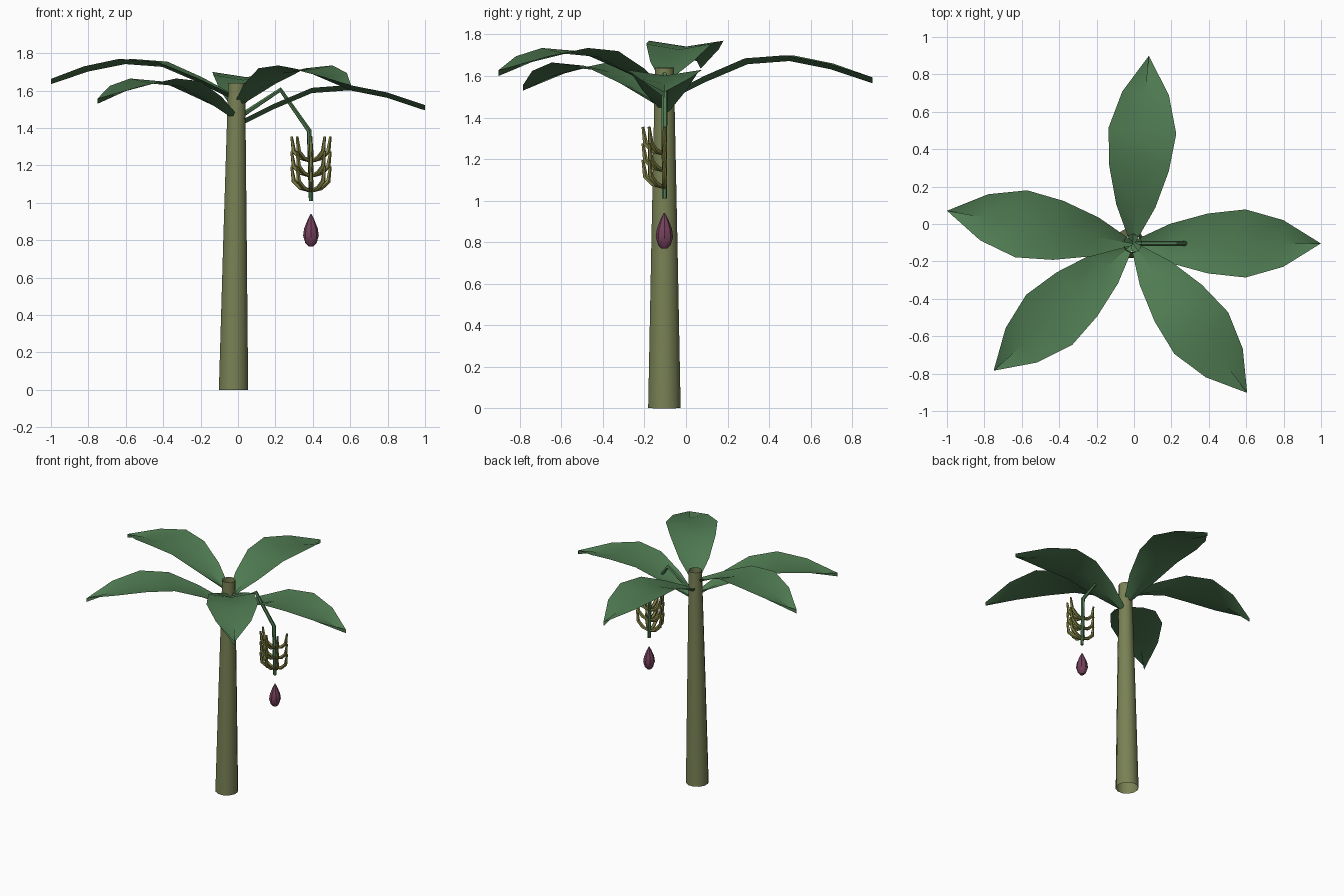
import bpy, bmesh, math
from mathutils import Vector

if "Cube" in bpy.data.objects:
    bpy.data.objects.remove(bpy.data.objects["Cube"], do_unlink=True)


def material(name, rgb):
    m = bpy.data.materials.new(name)
    m.use_nodes = True
    m.diffuse_color = (*rgb, 1)
    m.node_tree.nodes["Principled BSDF"].inputs["Base Color"].default_value = (*rgb, 1)
    return m


leaf_green = material("leaf green", (0.08, 0.2, 0.085))
bark_olive = material("trunk olive", (0.19, 0.22, 0.09))
fruit_olive = material("fruit yellow green", (0.22, 0.22, 0.06))
bud_purple = material("bud purple", (0.18, 0.055, 0.11))


def finish(name, bm, mat, angle=40):
    mesh = bpy.data.meshes.new(name)
    bm.to_mesh(mesh)
    bm.free()
    mesh.materials.append(mat)
    obj = bpy.data.objects.new(name, mesh)
    bpy.context.collection.objects.link(obj)
    bpy.ops.object.select_all(action='DESELECT')
    obj.select_set(True)
    bpy.context.view_layer.objects.active = obj
    bpy.ops.object.shade_smooth_by_angle(angle=math.radians(angle))
    return obj


def tube(name, path, radii, sides, mat, capped=True):
    """Sweep a polygon along a path with a radius at each point."""
    path = [Vector(p) for p in path]
    bm = bmesh.new()
    rings = []
    tangent = (path[1] - path[0]).normalized()
    side = tangent.orthogonal().normalized()
    for i, (p, r) in enumerate(zip(path, radii)):
        ahead = path[min(i + 1, len(path) - 1)]
        behind = path[max(i - 1, 0)]
        new = (ahead - behind).normalized()
        side = tangent.rotation_difference(new) @ side
        tangent = new
        up = tangent.cross(side)
        angles = [math.tau * k / sides for k in range(sides)]
        rings.append([bm.verts.new(p + r * (side * math.cos(a) + up * math.sin(a)))
                      for a in angles])
    for a, b in zip(rings, rings[1:]):
        for k in range(sides):
            n = (k + 1) % sides
            bm.faces.new((a[k], a[n], b[n], b[k]))
    if capped:
        bm.faces.new(rings[0][::-1])
        bm.faces.new(rings[-1])
    return finish(name, bm, mat)


# Crown centre
CX, CY = -0.008, -0.104

# Trunk: open tapering tube with a slight lean
tube("trunk", [(-0.024, CY, 0), (-0.016, CY, 0.8), (-0.007, CY, 1.64)],
     [0.081, 0.065, 0.047], 12, bark_olive, capped=False)

# Leaves: arched sheets folded along the midrib, in a rising spiral
HALF_WIDTHS = [0.012, 0.105, 0.16, 0.182, 0.125, 0]
ARCH = [0, 0.1, 0.185, 0.2, 0.16, 0.093]
LENGTH, FOLD = 1.007, 0.028


def leaf(name, base_z, angle):
    bm = bmesh.new()
    out = Vector((math.cos(angle), math.sin(angle), 0))
    across = Vector((-out.y, out.x, 0))
    rows = []
    for i, (w, z) in enumerate(zip(HALF_WIDTHS, ARCH)):
        mid = Vector((CX, CY, base_z + z)) + out * LENGTH * i / 5
        rows.append([bm.verts.new(mid + across * w * s - Vector((0, 0, FOLD * (s == 0))))
                     for s in (-1, 0, 1)])
    for a, b in zip(rows, rows[1:]):
        for k in (0, 1):
            bm.faces.new((a[k], b[k], b[k + 1], a[k + 1]))
    return finish(name, bm, leaf_green)


for i in range(5):
    leaf(f"leaf_{i + 1}", 1.43 + 0.035 * i, math.radians(222.5 * i))

# Fruit stalk: rises from the trunk, then hangs
SX = 0.39
tube("fruit_stalk", [(0, CY, 1.455), (0.227, CY, 1.605), (0.381, CY, 1.385), (SX, CY, 1.01)],
     [0.014, 0.014, 0.014, 0.012], 6, leaf_green)

# Fruit: three tiers fanned around the front of the stalk, curving up
CURVE = [(0.01, 0), (0.055, 0.015), (0.092, 0.05), (0.104, 0.13)]
for tier in range(3):
    z0 = 1.065 + 0.08 * tier
    for k in range(5):
        a = math.radians(180 + 45 * k)
        tube(f"fruit_{tier + 1}_{k + 1}",
             [(SX + r * math.cos(a), CY + r * math.sin(a), z0 + z) for r, z in CURVE],
             [0.009, 0.013, 0.013, 0.007], 5, fruit_olive)

# Flower bud: teardrop hanging below the stalk
BUD = [(0.768, 0.014), (0.785, 0.03), (0.825, 0.042), (0.865, 0.036), (0.91, 0.018), (0.94, 0.003)]
tube("flower_bud", [(SX, CY, z) for z, r in BUD], [r for z, r in BUD], 8, bud_purple)
